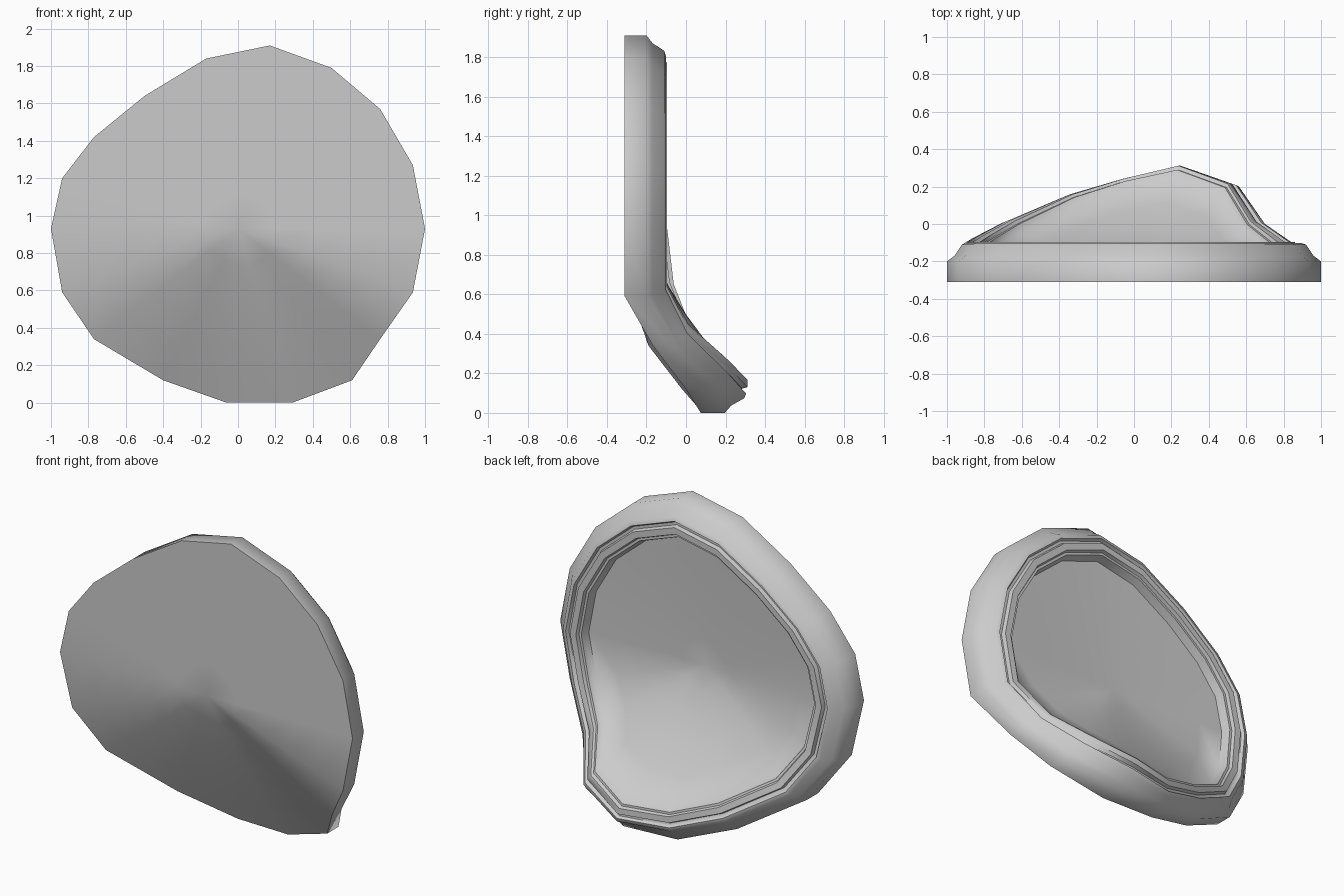
import bpy, bmesh, math

cube = bpy.data.objects.get("Cube")
if cube:
    bpy.data.objects.remove(cube)

# Single plain grey
grey = bpy.data.materials.new("plain_grey")
grey.use_nodes = True
colour = (0.6, 0.6, 0.6, 1)
grey.diffuse_color = colour
grey.node_tree.nodes["Principled BSDF"].inputs["Base Color"].default_value = colour

# Front outline, clockwise: x, z, front y, thickness factor
FLAT, MID_Z = -0.31, 0.93
outline = [
    (0.17, 1.91, FLAT, 1), (0.5, 1.79, FLAT, 1), (0.76, 1.57, FLAT, 1),
    (0.935, 1.27, FLAT, 1), (1.0, 0.93, FLAT, 1), (0.935, 0.59, FLAT, 1),
    (0.76, 0.34, -0.167, 0.84), (0.61, 0.12, 0.0, 1), (0.29, 0, 0.075, 1.1),
    (-0.06, 0, 0.085, 0.74), (-0.4, 0.12, -0.02, 0.83), (-0.77, 0.34, -0.19, 0.97),
    (-0.94, 0.59, -0.277, 1), (-1.0, 0.93, FLAT, 1), (-0.94, 1.2, FLAT, 1),
    (-0.77, 1.42, FLAT, 1), (-0.5, 1.64, FLAT, 1), (-0.17, 1.84, FLAT, 1),
]
count = len(outline)

# Wall cross-section from front edge to recessed floor: scale, depth
section = [
    (1, 0), (1, 0.11), (0.96, 0.14), (0.92, 0.2),
    (0.895, 0.208), (0.885, 0.19), (0.868, 0.19), (0.86, 0.215),
    (0.82, 0.215), (0.812, 0.195), (0.797, 0.195), (0.78, 0.145),
]

bm = bmesh.new()


def bridge(a, b):
    for i in range(count):
        j = (i + 1) % count
        bm.faces.new((a[i], a[j], b[j], b[i]))


def panel(edge, hub_y, power):
    """Close a ring with a curved panel that dips towards its hub."""
    outer = edge
    for f in (0.8, 0.6, 0.4, 0.2):
        inner = [bm.verts.new((v.co.x * f,
                               hub_y + (v.co.y - hub_y) * f ** power,
                               MID_Z + (v.co.z - MID_Z) * f)) for v in edge]
        bridge(outer, inner)
        outer = inner
    hub = bm.verts.new((0, hub_y, MID_Z))
    for i in range(count):
        bm.faces.new((hub, outer[i], outer[(i + 1) % count]))


# Shell wall, shoulder and stepped rim
rings = [[bm.verts.new((x * s, y + d * t, MID_Z + (z - MID_Z) * s))
          for x, z, y, t in outline] for s, d in section]
for a, b in zip(rings, rings[1:]):
    bridge(a, b)

# Front panel and recessed back floor
panel(rings[0], FLAT, 1.12)
panel(rings[-1], FLAT + 0.12, 1.55)

bmesh.ops.recalc_face_normals(bm, faces=bm.faces)
mesh = bpy.data.meshes.new("bent_dish")
bm.to_mesh(mesh)
bm.free()
mesh.materials.append(grey)
dish = bpy.data.objects.new("bent_dish", mesh)
bpy.context.collection.objects.link(dish)

# Smooth panels with crisp rim steps
bpy.ops.object.select_all(action='DESELECT')
dish.select_set(True)
bpy.context.view_layer.objects.active = dish
bpy.ops.object.shade_smooth_by_angle(angle=math.radians(60))
